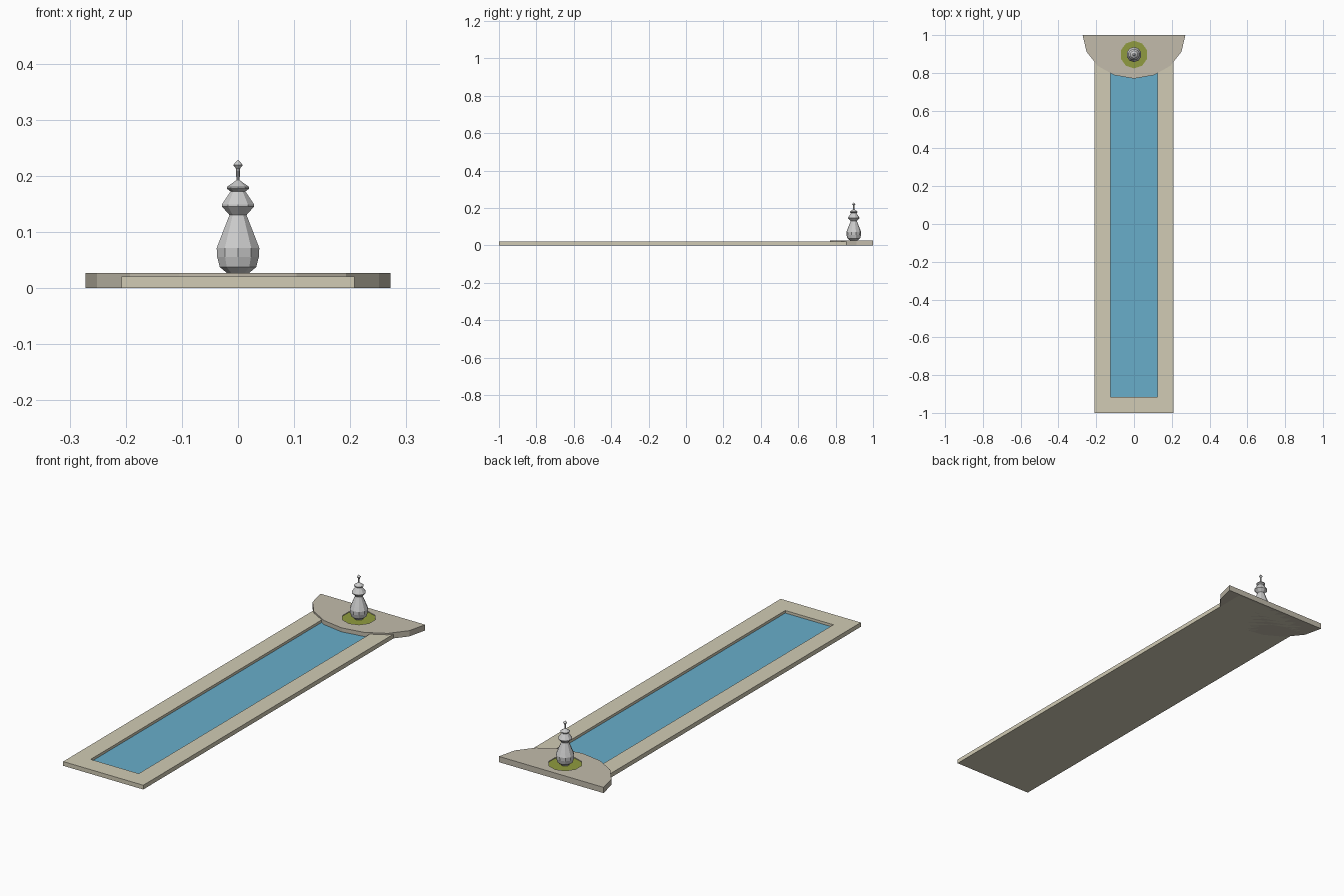
import bpy, bmesh, math

if "Cube" in bpy.data.objects:
    bpy.data.objects.remove(bpy.data.objects["Cube"])


def material(name, rgb):
    m = bpy.data.materials.new(name)
    m.diffuse_color = (*rgb, 1)
    m.use_nodes = True
    m.node_tree.nodes["Principled BSDF"].inputs["Base Color"].default_value = m.diffuse_color
    return m


def finish(name, bm, mat=None):
    bmesh.ops.recalc_face_normals(bm, faces=bm.faces)
    me = bpy.data.meshes.new(name)
    bm.to_mesh(me)
    bm.free()
    ob = bpy.data.objects.new(name, me)
    bpy.context.collection.objects.link(ob)
    if mat:
        me.materials.append(mat)
    return ob


def prism(name, outline, z0, z1, mat=None):
    bm = bmesh.new()
    face = bm.faces.new([bm.verts.new((x, y, z0)) for x, y in outline])
    ext = bmesh.ops.extrude_face_region(bm, geom=[face], use_keep_orig=True)
    for v in ext["geom"]:
        if isinstance(v, bmesh.types.BMVert):
            v.co.z = z1
    return finish(name, bm, mat)


def rect(x, y0, y1):
    return [(-x, y0), (x, y0), (x, y1), (-x, y1)]


def ring(r, n, cy):
    return [(r * math.sin(math.tau * i / n), cy + r * math.cos(math.tau * i / n)) for i in range(n)]


def carve(target, cutter):
    mod = target.modifiers.new("recess", "BOOLEAN")
    mod.operation = "DIFFERENCE"
    mod.solver = "EXACT"
    mod.object = cutter
    cutter.hide_render = True
    cutter.hide_viewport = True


sand = material("sandstone", (0.64, 0.60, 0.46))
stone = material("paving", (0.54, 0.50, 0.41))
blue = material("water", (0.14, 0.42, 0.59))
green = material("grass", (0.28, 0.33, 0.05))
CY = 0.897

# pool surround with a shallow basin
surround = prism("pool_surround", rect(0.208, -1, 0.99), 0, 0.02, sand)
carve(surround, prism("basin_cutter", rect(0.125, -0.915, 0.9), 0.006, 0.04))
prism("water", rect(0.125, -0.915, 0.9), 0.005, 0.008, blue)

# half-round terrace with a planted hollow
arc = [(0.272 * math.cos(math.pi * i / 8), 1 - 0.23 * math.sin(math.pi * i / 8)) for i in range(9)]
terrace = prism("terrace", arc, 0, 0.027, stone)
carve(terrace, prism("bed_cutter", ring(0.073, 10, CY), 0.022, 0.05))
prism("grass_bed", ring(0.073, 10, CY), 0.021, 0.0235, green)

# turned finial: (radius, height)
profile = [(0.019, 0.023), (0.021, 0.027), (0.034, 0.037), (0.039, 0.055), (0.040, 0.071),
           (0.032, 0.091), (0.016, 0.130), (0.030, 0.145), (0.030, 0.149), (0.014, 0.172),
           (0.021, 0.177), (0.021, 0.180), (0.006, 0.190), (0.003, 0.192), (0.004, 0.213),
           (0.009, 0.219), (0.001, 0.228)]
SIDES = 10
bm = bmesh.new()
rows = [[bm.verts.new((x, y, z)) for x, y in ring(r, SIDES, CY)] for r, z in profile]
for a, b in zip(rows, rows[1:]):
    for i in range(SIDES):
        j = (i + 1) % SIDES
        bm.faces.new((a[i], a[j], b[j], b[i]))
bm.faces.new(rows[0])
bm.faces.new(rows[-1])
finish("finial", bm)
